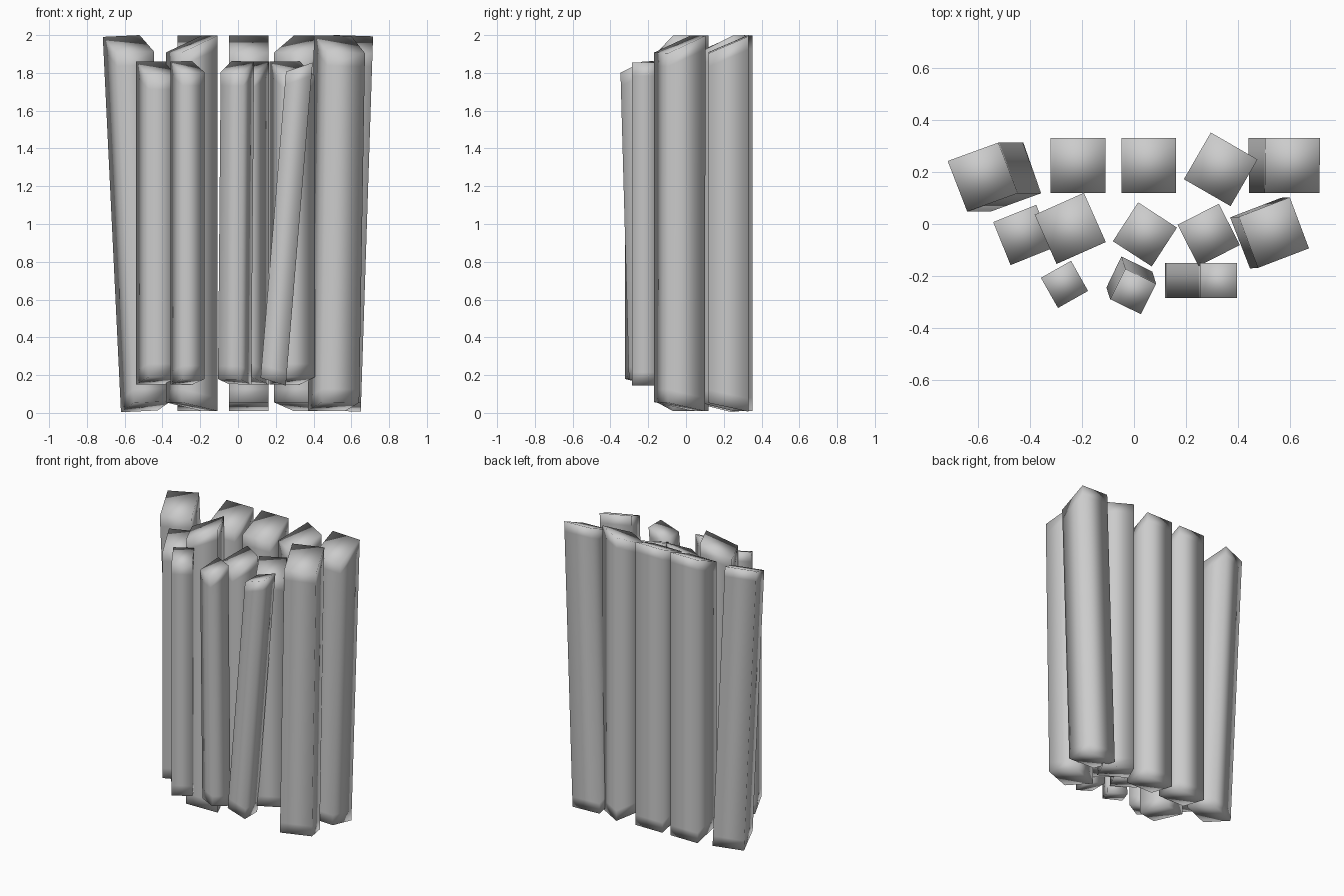
import bpy, bmesh
from mathutils import Vector, Matrix
from math import radians

if "Cube" in bpy.data.objects:
    bpy.data.objects.remove(bpy.data.objects["Cube"])


def post(name, size, rot, top, bottom, z0, z1):
    """Square post, leaning from bottom to top, with both ends cut at a slant."""
    h = size / 2
    length = z1 - z0
    lean = (Vector(top) - Vector(bottom)) / length
    turn = Matrix.Rotation(radians(rot), 2)
    bm = bmesh.new()
    rings = []
    # rings: cut end, holding loop, holding loop, cut end
    for end, inset in ((0, 0), (0, 0.07), (1, 0.07), (1, 0)):
        ring = []
        for cx, cy in ((-h, -h), (h, -h), (h, h), (-h, h)):
            short = h - cy                      # the front edge is the short one
            z = z1 - 0.43 * short - inset if end else z0 + 0.22 * short + inset
            off = turn @ Vector((cx, cy))
            mid = Vector(bottom) + lean * (z - z0)
            ring.append(bm.verts.new((mid.x + off.x, mid.y + off.y, z - lean.dot(off))))
        rings.append(ring)
    for a, b in zip(rings, rings[1:]):
        for i in range(4):
            j = (i + 1) % 4
            bm.faces.new((a[i], a[j], b[j], b[i]))
    bm.faces.new(rings[0][::-1])
    bm.faces.new(rings[-1])
    for f in bm.faces:
        f.smooth = True
    me = bpy.data.meshes.new(name)
    bm.to_mesh(me)
    bm.free()
    bpy.context.collection.objects.link(bpy.data.objects.new(name, me))


TALL = (0.01, 1.997)
SHORT = (0.15, 1.86)
# name, width, turn, top centre, bottom centre, height range
POSTS = [
    # back row
    ("back_post_1", 0.207, 20, (-0.583, 0.18), (-0.487, 0.18), TALL),
    ("back_post_2", 0.21, 0, (-0.215, 0.225), (-0.215, 0.225), TALL),
    ("back_post_3", 0.21, 0, (0.057, 0.225), (0.057, 0.225), TALL),
    ("back_post_4", 0.207, -30, (0.333, 0.21), (0.333, 0.21), TALL),
    ("back_post_5", 0.21, 0, (0.61, 0.225), (0.545, 0.225), TALL),
    # middle row
    ("middle_post_1", 0.178, 22, (-0.425, -0.042), (-0.425, -0.042), SHORT),
    ("middle_post_2", 0.207, -66, (-0.245, -0.017), (-0.245, -0.017), TALL),
    ("middle_post_3", 0.178, -33, (0.042, -0.04), (0.042, -0.04), SHORT),
    ("middle_post_4", 0.178, 27, (0.287, -0.042), (0.287, -0.042), SHORT),
    ("middle_post_5", 0.21, 21, (0.538, -0.033), (0.505, -0.035), TALL),
    # front row
    ("front_post_1", 0.133, 29.5, (-0.267, -0.232), (-0.267, -0.232), SHORT),
    ("front_post_2", 0.132, -26, (-0.003, -0.26), (-0.018, -0.213), SHORT),
    ("front_post_3", 0.136, -90, (0.327, -0.217), (0.185, -0.217), SHORT),
]
for name, size, rot, top, bottom, (z0, z1) in POSTS:
    post(name, size, rot, top, bottom, z0, z1)
